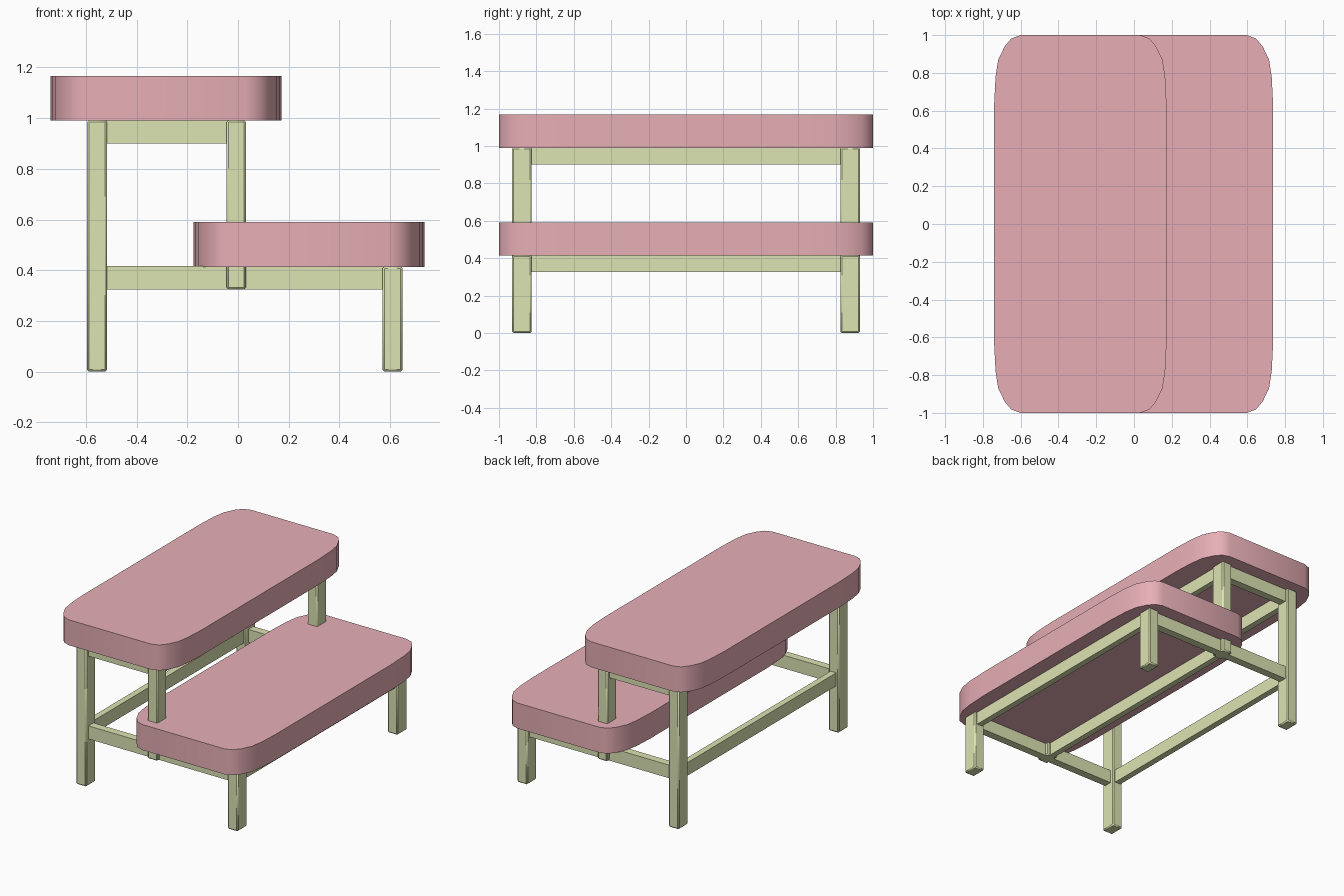
import bpy
import bmesh

if "Cube" in bpy.data.objects:
    bpy.data.objects.remove(bpy.data.objects["Cube"])


def material(name, color):
    m = bpy.data.materials.new(name)
    m.diffuse_color = color
    m.use_nodes = True
    m.node_tree.nodes["Principled BSDF"].inputs["Base Color"].default_value = m.diffuse_color
    return m


PINK = material("pink_top", (0.80, 0.43, 0.47, 1))
GREEN = material("pale_green_frame", (0.72, 0.77, 0.45, 1))


def finish(bm, name, mat, angle, bevel=0):
    bmesh.ops.recalc_face_normals(bm, faces=bm.faces)
    me = bpy.data.meshes.new(name)
    bm.to_mesh(me)
    bm.free()
    me.materials.append(mat)
    ob = bpy.data.objects.new(name, me)
    bpy.context.collection.objects.link(ob)
    if bevel:
        mod = ob.modifiers.new("soft_edges", 'BEVEL')
        mod.width = bevel
        mod.segments = 1
    bpy.ops.object.select_all(action='DESELECT')
    ob.select_set(True)
    bpy.context.view_layer.objects.active = ob
    bpy.ops.object.shade_smooth_by_angle(angle=angle)
    return ob


def box(name, x, y, z, bevel=0.0):
    bm = bmesh.new()
    bmesh.ops.create_cube(bm, size=1)
    for v in bm.verts:
        for i, (a, b) in enumerate((x, y, z)):
            v.co[i] = a if v.co[i] < 0 else b
    return finish(bm, name, GREEN, 0.5, bevel)


# One corner of the rounded slab, as insets from the end and side edges
CORNER = [(0.0, 0.36), (0.007, 0.22), (0.021, 0.13), (0.055, 0.06), (0.09, 0.018), (0.14, 0.0)]


def slab(name, cx, z0, z1):
    hx, hy = 0.456, 1.0
    q = [(hx - a, hy - b) for a, b in CORNER]
    loop = q + [(-x, y) for x, y in reversed(q)]
    loop += [(-x, -y) for x, y in loop]
    bm = bmesh.new()
    base = bm.faces.new([bm.verts.new((cx + x, y, z0)) for x, y in loop])
    top = bmesh.ops.extrude_face_region(bm, geom=[base], use_keep_orig=True)
    for v in [g for g in top["geom"] if isinstance(g, bmesh.types.BMVert)]:
        v.co.z = z1
    return finish(bm, name, PINK, 0.9)


# Two stepped tops
slab("upper_top", -0.284, 0.99, 1.167)
slab("lower_top", 0.28, 0.413, 0.59)

# Legs and side rails, mirrored front to back
BACK, MID, FRONT = (-0.595, -0.516), (-0.046, 0.031), (0.57, 0.648)
LOW, HIGH = (0.325, 0.416), (0.9, 0.992)
for side, s in (("near", -1), ("far", 1)):
    y = tuple(sorted((s * 0.825, s * 0.93)))
    box(side + "_tall_leg", BACK, y, (0, 0.992), 0.008)
    box(side + "_middle_post", MID, y, (0.325, 0.992), 0.008)
    box(side + "_short_leg", FRONT, y, (0, 0.416), 0.008)
    yr = tuple(sorted((s * 0.85, s * 0.905)))
    box(side + "_lower_side_rail", (-0.52, 0.575), yr, LOW)
    box(side + "_upper_side_rail", (-0.52, -0.04), yr, HIGH)

# Long rails joining the two sides
for name, x, z in (("tall_leg_lower_rail", BACK, LOW), ("tall_leg_upper_rail", BACK, HIGH),
                   ("middle_lower_rail", MID, LOW), ("middle_upper_rail", MID, HIGH),
                   ("short_leg_rail", FRONT, LOW)):
    box(name, (x[0] + 0.018, x[1] - 0.018), (-0.83, 0.83), z)
